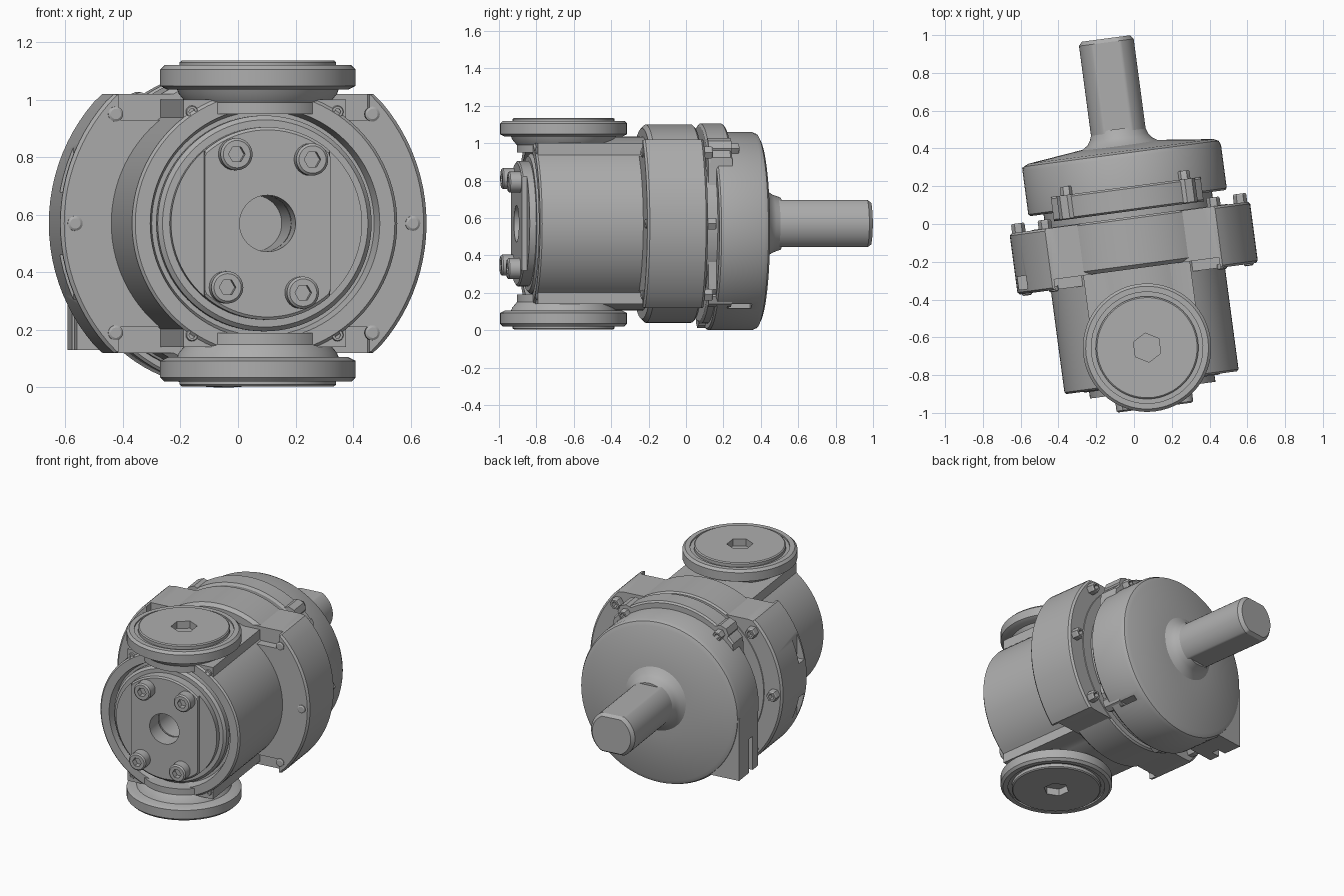
import bpy, bmesh, math
from mathutils import Matrix, Vector

cube = bpy.data.objects.get("Cube")
if cube:
    bpy.data.objects.remove(cube)

metal = bpy.data.materials.new("cast metal grey")
metal.use_nodes = True
GREY = (0.42, 0.42, 0.42, 1)
metal.diffuse_color = GREY
metal.node_tree.nodes["Principled BSDF"].inputs["Base Color"].default_value = GREY

# Pump frame: local y is the shaft axis, turned a little about the vertical
MID = 0.57
FRAME = Matrix.Rotation(math.radians(7.6), 4, "Z") @ Matrix.Translation((-0.018, 0, MID))
ALONG = Matrix.Rotation(math.radians(90), 4, "X") @ Matrix.Scale(-1, 4, (0, 0, 1))
UP = Matrix.Identity(4)


def finish(name, bm, matrix):
    bm.transform(FRAME @ matrix)
    bmesh.ops.recalc_face_normals(bm, faces=bm.faces)
    mesh = bpy.data.meshes.new(name)
    bm.to_mesh(mesh)
    bm.free()
    mesh.materials.append(metal)
    ob = bpy.data.objects.new(name, mesh)
    bpy.context.collection.objects.link(ob)
    return ob


def loft(name, rings, matrix=ALONG):
    """Join matching outlines, each given as (points, height), and cap the ends."""
    bm = bmesh.new()
    loops = [[bm.verts.new((x, y, h)) for x, y in pts] for pts, h in rings]
    n = len(loops[0])
    for a, b in zip(loops, loops[1:]):
        for i in range(n):
            j = (i + 1) % n
            bm.faces.new((a[i], a[j], b[j], b[i]))
    bm.faces.new(loops[0])
    bm.faces.new(loops[-1])
    return finish(name, bm, matrix)


def disc(r, cx=0, cy=0, flat_x=9, flat_y=9, n=96, turn=0):
    """Circle outline, optionally cut flat on its sides."""
    pts = []
    for i in range(n):
        a = math.tau * i / n + turn
        pts.append((cx + max(-flat_x, min(flat_x, r * math.cos(a))),
                    cy + max(-flat_y, min(flat_y, r * math.sin(a)))))
    return pts


def lathe(name, profile, matrix=ALONG, **kw):
    return loft(name, [(disc(r, **kw), h) for r, h in profile], matrix)


def box(name, lo, hi):
    bm = bmesh.new()
    bmesh.ops.create_cube(bm, size=1)
    lo, hi = Vector(lo), Vector(hi)
    size = hi - lo
    return finish(name, bm, Matrix.Translation((lo + hi) / 2) @ Matrix.Diagonal((*size, 1)))


def boolean(ob, tool, operation="DIFFERENCE"):
    mod = ob.modifiers.new("join", "BOOLEAN")
    mod.object, mod.operation, mod.solver = tool, operation, "EXACT"
    bpy.context.view_layer.objects.active = ob
    bpy.ops.object.modifier_apply(modifier=mod.name)
    bpy.data.objects.remove(tool)


def bolt(name, x, z, y0, y1, r, n=32):
    """Cap screw whose head ends at y1 with a hexagonal socket."""
    s = 1 if y1 > y0 else -1
    head = lathe(name, [(r, y0), (r, y1 - s * 0.008), (r * 0.85, y1)], cx=x, cy=z, n=n)
    boolean(head, lathe("socket", [(r * 0.52, y1 - s * 0.035), (r * 0.52, y1 + s * 0.02)],
                        cx=x, cy=z, n=6))


# Main housing barrel with square shoulders and a recessed front mouth
body = lathe("housing_barrel", [(0.455, -0.845), (0.465, -0.835), (0.465, -0.2)])
boolean(body, box("shoulders", (-0.285, -0.835, -0.43), (0.285, -0.2, 0.43)), "UNION")
boolean(body, lathe("mouth", [(0.415, -0.9), (0.39, -0.79)]))
lathe("front_seal_ring", [(0.375, -0.8), (0.375, -0.835), (0.36, -0.85)])

# Front plate with bore and four cap screws
plate = lathe("front_plate", [(0.335, -0.82), (0.335, -0.885)])
boolean(plate, lathe("raised_pad", [(0.335, -0.86), (0.335, -0.905), (0.325, -0.912)],
                     flat_x=0.22), "UNION")
bore = [(0.098, -0.95), (0.098, -0.55)]
for part in (plate, bpy.data.objects["front_seal_ring"], body):
    boolean(part, lathe("bore", bore))
for sx in (-1, 1):
    for sz in (-1, 1):
        spot = Matrix.Rotation(math.radians(-4), 2) @ Vector((sx * 0.133, sz * 0.232))
        bolt("front_plate_bolt", spot.x, spot.y, -0.89, -0.978, 0.056)
        bolt("shoulder_screw", sx * 0.255, sz * 0.388, -0.82, -0.842, 0.022, 16)

# Port necks and caps, above and below
for s, side in ((1, "top"), (-1, "bottom")):
    lathe(side + "_port_neck", [(0.25, s * 0.38), (0.25, s * 0.42), (0.275, s * 0.45),
                                (0.29, s * 0.49)], UP, cy=-0.658)
    cap = lathe(side + "_port_cap", [(0.315, s * 0.465), (0.34, s * 0.478), (0.34, s * 0.535),
                                     (0.325, s * 0.55), (0.295, s * 0.55), (0.295, s * 0.54),
                                     (0.272, s * 0.54), (0.272, s * 0.56), (0.265, s * 0.566)],
                UP, cy=-0.658, n=64)
    boolean(cap, lathe("cap_socket", [(0.078, s * 0.52), (0.078, s * 0.6)],
                       UP, cy=-0.658, n=6, turn=math.pi / 6))

# Bracket disc with side ears
bracket = lathe("bracket_disc", [(0.51, -0.235), (0.53, -0.215), (0.53, 0.03), (0.52, 0.04)])
boolean(bracket, lathe("ears", [(0.63, -0.29), (0.642, -0.278), (0.642, 0.025), (0.63, 0.037)],
                       flat_y=0.45), "UNION")
# Ears stand forward of the disc only beside the barrel
boolean(bracket, box("ear_relief_top", (-0.44, -0.4, 0.36), (0.44, -0.235, 0.6)))
boolean(bracket, box("ear_relief_bottom", (-0.44, -0.4, -0.6), (0.44, -0.235, -0.36)))
for z in (-0.2, 0.2):
    boolean(bracket, box("slot", (-0.7, -0.265, z - 0.09), (-0.585, -0.195, z + 0.09)))
for sx in (-1, 1):
    for x, z in ((0.45, 0.38), (0.592, 0), (0.45, -0.38)):
        lathe("ear_stud", [(0.026, -0.27), (0.026, -0.295), (0.018, -0.3)],
              cx=sx * x, cy=z, n=20)
        bolt("ear_bolt", sx * x, z, 0.02, 0.085, 0.036, 6)

# Spigot ring and clamp ring between bracket and rear cover
lathe("spigot_ring", [(0.45, 0.0), (0.45, 0.15)])
lathe("clamp_ring", [(0.52, 0.07), (0.535, 0.08), (0.535, 0.19), (0.525, 0.2)], flat_x=0.4)

# Rear cover, slightly conical, blending into the shaft
DROP = -0.04
cover = lathe("rear_cover", [(0.52, 0.114), (0.53, 0.124), (0.53, 0.355), (0.52, 0.378),
                             (0.495, 0.39), (0.2, 0.425)], cy=DROP)
boolean(cover, box("corner_tab", (-0.53, 0.13, -0.44), (-0.25, 0.375, DROP)), "UNION")
boolean(cover, box("tab_slot", (-0.6, 0.2, -0.5), (-0.47, 0.25, -0.22)))
key = box("cover_slot", (0.28, 0.18, -0.452), (0.5, 0.31, -0.43))
boolean(cover, key)

# Lugs and screws around the cover's front edge
for angle in (52, 128, -50, -100):
    a = math.radians(angle)
    x, z = 0.51 * math.cos(a), 0.51 * math.sin(a)
    lathe("cover_lug", [(0.055, 0.075), (0.055, 0.2)], cx=x, cy=z, n=8)
    bolt("cover_screw", x, z, 0.18, 0.245, 0.032, 6)

# Shaft with flats and a flared foot
lathe("shaft_foot", [(0.225, 0.405), (0.2, 0.425), (0.172, 0.443), (0.155, 0.468),
                     (0.14, 0.51)])
loft("shaft", [(disc(r, flat_y=f), y) for r, f, y in
               ((0.146, 0.126, 0.4), (0.146, 0.126, 0.972), (0.128, 0.112, 0.993))])

# Smooth shading with sharp edges kept
for ob in bpy.context.collection.objects:
    ob.select_set(ob.type == "MESH" and ob.data.materials.get(metal.name) is not None)
bpy.context.view_layer.objects.active = cover
bpy.ops.object.shade_smooth_by_angle(angle=math.radians(30))
